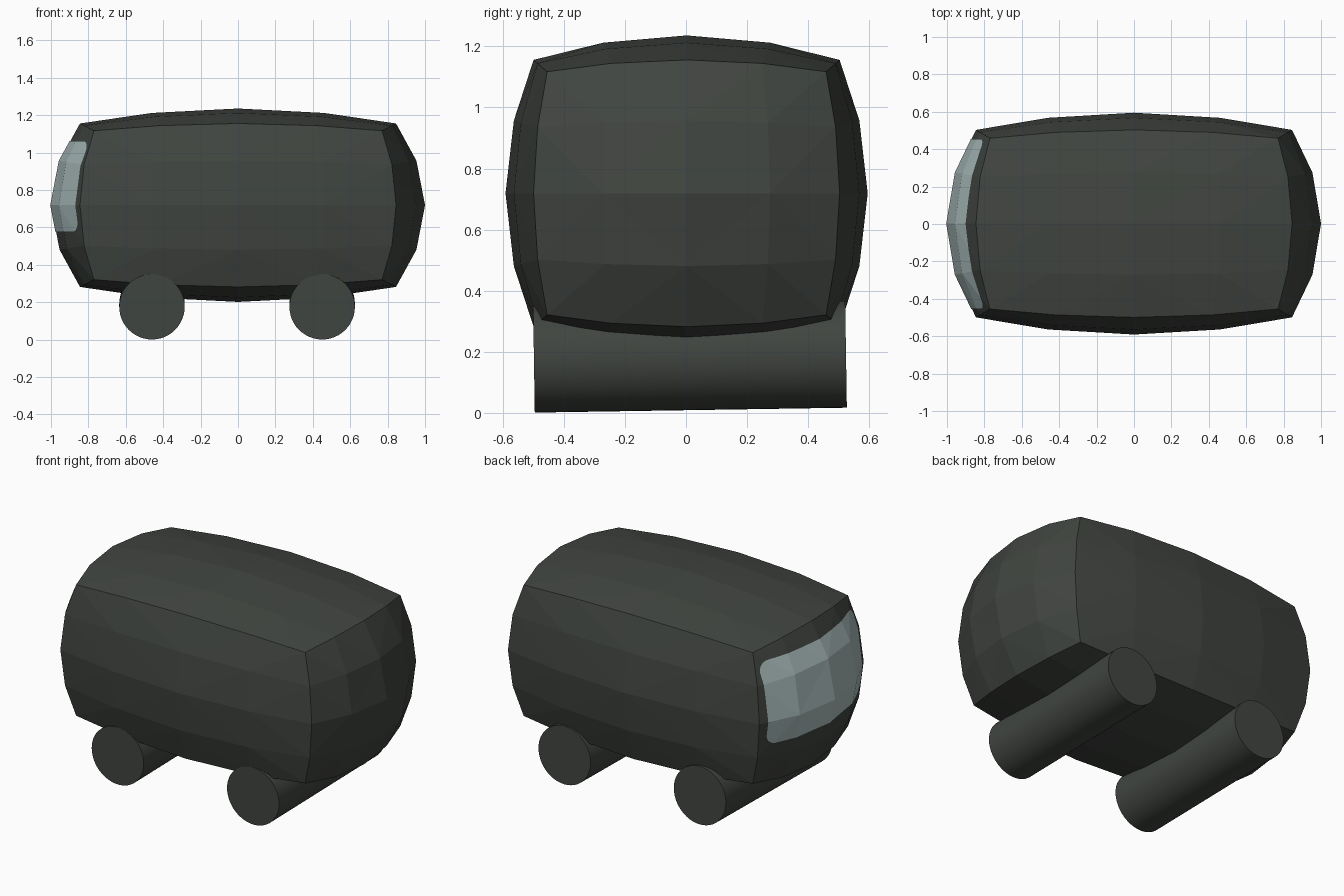
import bpy, bmesh, math
from mathutils import Vector, Matrix

if "Cube" in bpy.data.objects:
    bpy.data.objects.remove(bpy.data.objects["Cube"])

HALF = Vector((1.0, 0.593, 0.517))     # body half sizes
CENTRE = Vector((0.0, 0.002, 0.719))


def material(name, rgb):
    m = bpy.data.materials.new(name)
    m.diffuse_color = (*rgb, 1.0)
    m.use_nodes = True
    m.node_tree.nodes["Principled BSDF"].inputs["Base Color"].default_value = m.diffuse_color
    return m


dark = material("dark_green_grey", (0.052, 0.059, 0.051))
glass = material("pale_blue_grey", (0.40, 0.50, 0.50))


def add_object(name, bm, mat):
    bmesh.ops.recalc_face_normals(bm, faces=bm.faces)
    me = bpy.data.meshes.new(name)
    bm.to_mesh(me)
    bm.free()
    me.materials.append(mat)
    ob = bpy.data.objects.new(name, me)
    bpy.context.collection.objects.link(ob)
    return ob


def bulge(a, b, c):
    return a * (1 - 0.155 * (b * b + c * c) + 0.08 * b * b * c * c)


def bulged_box():
    """Cube cut 4 x 4 per side, its sides swelling outwards."""
    bm = bmesh.new()
    bmesh.ops.create_cube(bm, size=2)
    bmesh.ops.subdivide_edges(bm, edges=bm.edges[:], cuts=3, use_grid_fill=True)
    for v in bm.verts:
        x, y, z = [c * 1.09 if 0.1 < abs(c) < 0.9 else c for c in v.co]
        p = Vector((bulge(x, y, z), bulge(y, x, z), bulge(z, x, y)))
        v.co = p * HALF + CENTRE
    bmesh.ops.triangulate(bm, faces=bm.faces[:])
    return bm


# Body
add_object("body", bulged_box(), dark)

# Window: the left end of the body, trimmed to a rounded rectangle
bm = bulged_box()
bm.normal_update()
bmesh.ops.delete(bm, geom=[f for f in bm.faces if f.normal.x > -0.6], context='FACES')
Y, Z0, Z1, R = 0.455, 0.575, 1.062, 0.065
steps = 24
for i in range(steps):
    a = 2 * math.pi * i / steps
    d = Vector((0, math.cos(a), math.sin(a)))
    corner = Vector((0, (Y - R) * (1 if d.y > 0 else -1), Z1 - R if d.z > 0 else Z0 + R))
    bmesh.ops.bisect_plane(bm, geom=bm.verts[:] + bm.edges[:] + bm.faces[:],
                           plane_co=corner + d * R, plane_no=d, clear_outer=True)
bmesh.ops.translate(bm, verts=bm.verts[:], vec=(-0.004, 0, 0))
window = add_object("window", bm, glass)
me = window.data
if sum(p.normal.x * p.area for p in me.polygons) > 0:
    me.flip_normals()

# Rollers: two long cylinders under the body, tipped up slightly at the back
for name, x in (("left_roller", -0.46), ("right_roller", 0.45)):
    bm = bmesh.new()
    bmesh.ops.create_cone(bm, cap_ends=True, segments=48, radius1=0.175, radius2=0.175, depth=1.022)
    turn = Matrix.Rotation(math.radians(90.9), 4, 'X')
    bmesh.ops.transform(bm, verts=bm.verts[:],
                        matrix=Matrix.Translation((x, 0.013, 0.184)) @ turn)
    # make sure the back end is the higher one
    lo = min(bm.verts, key=lambda v: v.co.z)
    if lo.co.y > 0:
        bmesh.ops.scale(bm, verts=bm.verts[:], vec=(1, -1, 1),
                        space=Matrix.Translation((-x, -0.013, -0.184)))
    for f in bm.faces:
        f.smooth = len(f.verts) == 4
    for e in bm.edges:
        e.smooth = all(len(f.verts) == 4 for f in e.link_faces)
    add_object(name, bm, dark)
